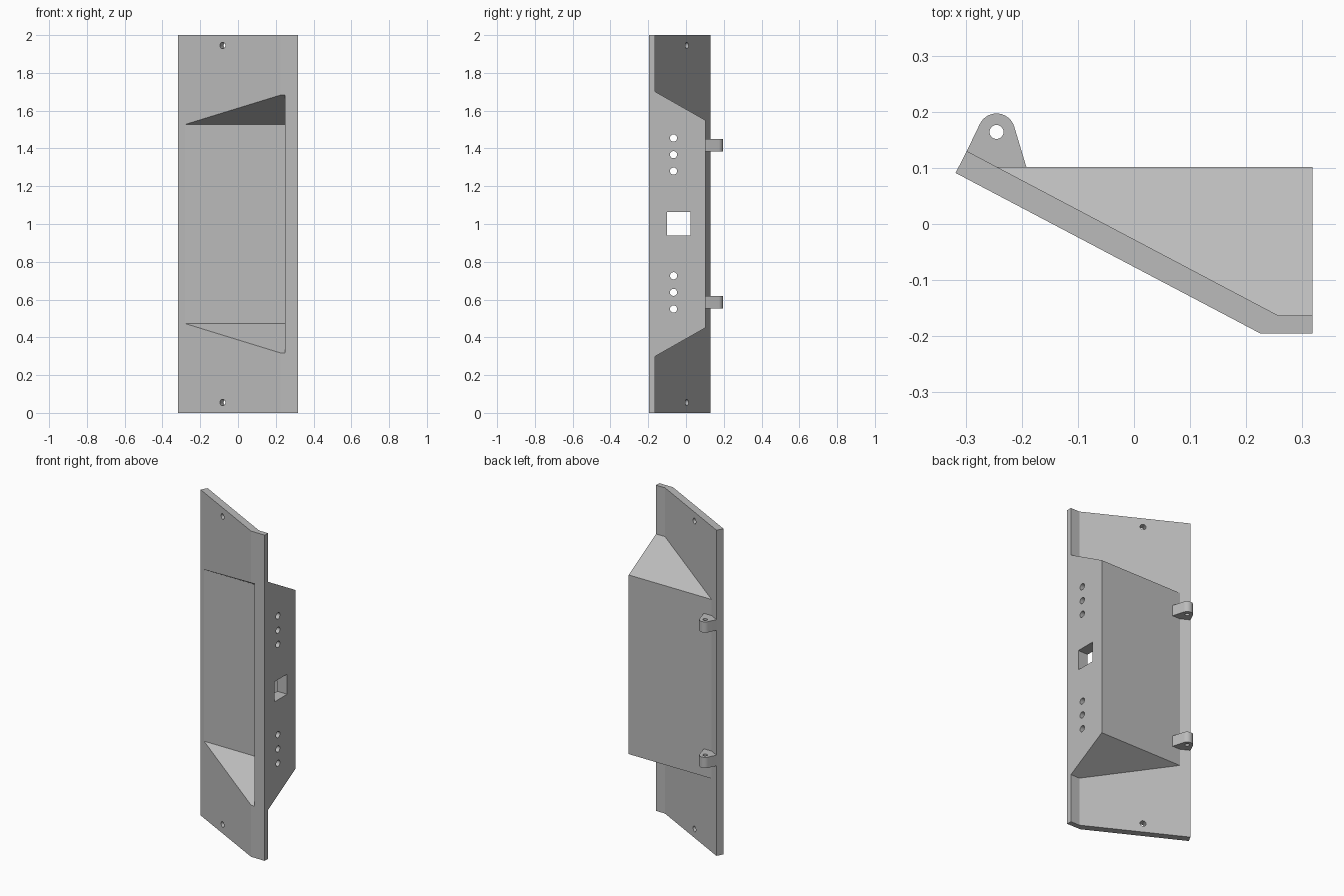
import bpy, bmesh, math
from mathutils import Vector

cube = bpy.data.objects.get("Cube")
if cube:
    bpy.data.objects.remove(cube, do_unlink=True)

grey = bpy.data.materials.new("light grey")
grey.use_nodes = True
color = (0.5, 0.5, 0.5, 1)
grey.diffuse_color = color
grey.node_tree.nodes["Principled BSDF"].inputs["Base Color"].default_value = color


def prism(name, outline, place, depth):
    """Extrude a 2D outline; place(u, v) gives its 3D start point."""
    bm = bmesh.new()
    face = bm.faces.new([bm.verts.new(place(u, v)) for u, v in outline])
    moved = bmesh.ops.extrude_face_region(bm, geom=[face])["geom"]
    bmesh.ops.translate(bm, vec=depth, verts=[g for g in moved if isinstance(g, bmesh.types.BMVert)])
    bmesh.ops.recalc_face_normals(bm, faces=bm.faces)
    mesh = bpy.data.meshes.new(name)
    bm.to_mesh(mesh)
    bm.free()
    mesh.materials.append(grey)
    obj = bpy.data.objects.new(name, mesh)
    bpy.context.collection.objects.link(obj)
    return obj


def upright(name, outline, z0, z1):
    return prism(name, outline, lambda x, y: (x, y, z0), (0, 0, z1 - z0))


def sideways(name, outline, x0, x1):
    return prism(name, outline, lambda y, z: (x0, y, z), (x1 - x0, 0, 0))


def rod(name, centre, direction, radius, length):
    """Round cutter centred on a point."""
    d = Vector(direction).normalized()
    a = d.orthogonal().normalized()
    b = d.cross(a)
    start = Vector(centre) - d * length / 2
    ring = [(radius * math.cos(t * math.tau / 32), radius * math.sin(t * math.tau / 32)) for t in range(32)]
    return prism(name, ring, lambda u, v: start + a * u + b * v, d * length)


def combine(target, other, operation):
    mod = target.modifiers.new(operation.title(), 'BOOLEAN')
    mod.operation, mod.object, mod.solver = operation, other, 'EXACT'
    bpy.context.view_layer.objects.active = target
    bpy.ops.object.modifier_apply(modifier=mod.name)
    bpy.data.objects.remove(other, do_unlink=True)


def smooth(obj):
    bpy.ops.object.select_all(action='DESELECT')
    obj.select_set(True)
    bpy.context.view_layer.objects.active = obj
    bpy.ops.object.shade_smooth_by_angle(angle=math.radians(25))


# Bent face plate
panel = upright("face_panel", [(-0.318, 0.091), (0.225, -0.195), (0.318, -0.195),
                               (0.318, -0.163), (0.257, -0.163), (-0.298, 0.13)], 0, 2)

# Rear housing with sloped ends, trimmed to the plate
housing = sideways("housing", [(0.102, 0.45), (0.102, 1.55), (-0.18, 1.71), (-0.18, 0.29)], -0.4, 0.318)
combine(housing, upright("trim", [(-0.27, 0.102), (0.318, 0.102), (0.318, -0.178), (0.235, -0.178),
                                  (-0.27, 0.088)], 0.2, 1.8), 'INTERSECT')
combine(panel, housing, 'UNION')

# Recess open to the front
combine(panel, sideways("recess", [(0.071, 0.473), (0.071, 1.527), (-0.3, 1.744), (-0.3, 0.256)],
                        -0.5, 0.25), 'DIFFERENCE')

# Square port and round holes through the side wall
combine(panel, sideways("port", [(-0.1, 0.94), (0.023, 0.94), (0.023, 1.063), (-0.1, 1.063)],
                        0.2, 0.4), 'DIFFERENCE')
for z in (0.55, 0.638, 0.726, 1.28, 1.367, 1.455):
    combine(panel, rod("side_hole", (0.285, -0.066, z), (1, 0, 0), 0.019, 0.2), 'DIFFERENCE')

# Mounting holes square to the sloped plate
for z in (0.055, 1.945):
    combine(panel, rod("mount_hole", (-0.07, -0.012, z), (0.466, 0.885, 0), 0.017, 0.2), 'DIFFERENCE')
smooth(panel)

# Hinge lugs with rounded tips
tip = [(-0.245 + 0.033 * math.cos(math.radians(a)), 0.164 + 0.033 * math.sin(math.radians(a)))
       for a in range(15, 156, 10)]
for name, z in (("lower_hinge_lug", 0.553), ("upper_hinge_lug", 1.385)):
    lug = upright(name, [(-0.192, 0.102), *tip, (-0.298, 0.13), (-0.24, 0.098)], z, z + 0.066)
    combine(lug, rod("pin_hole", (-0.245, 0.164, z + 0.033), (0, 0, 1), 0.0125, 0.2), 'DIFFERENCE')
    smooth(lug)
